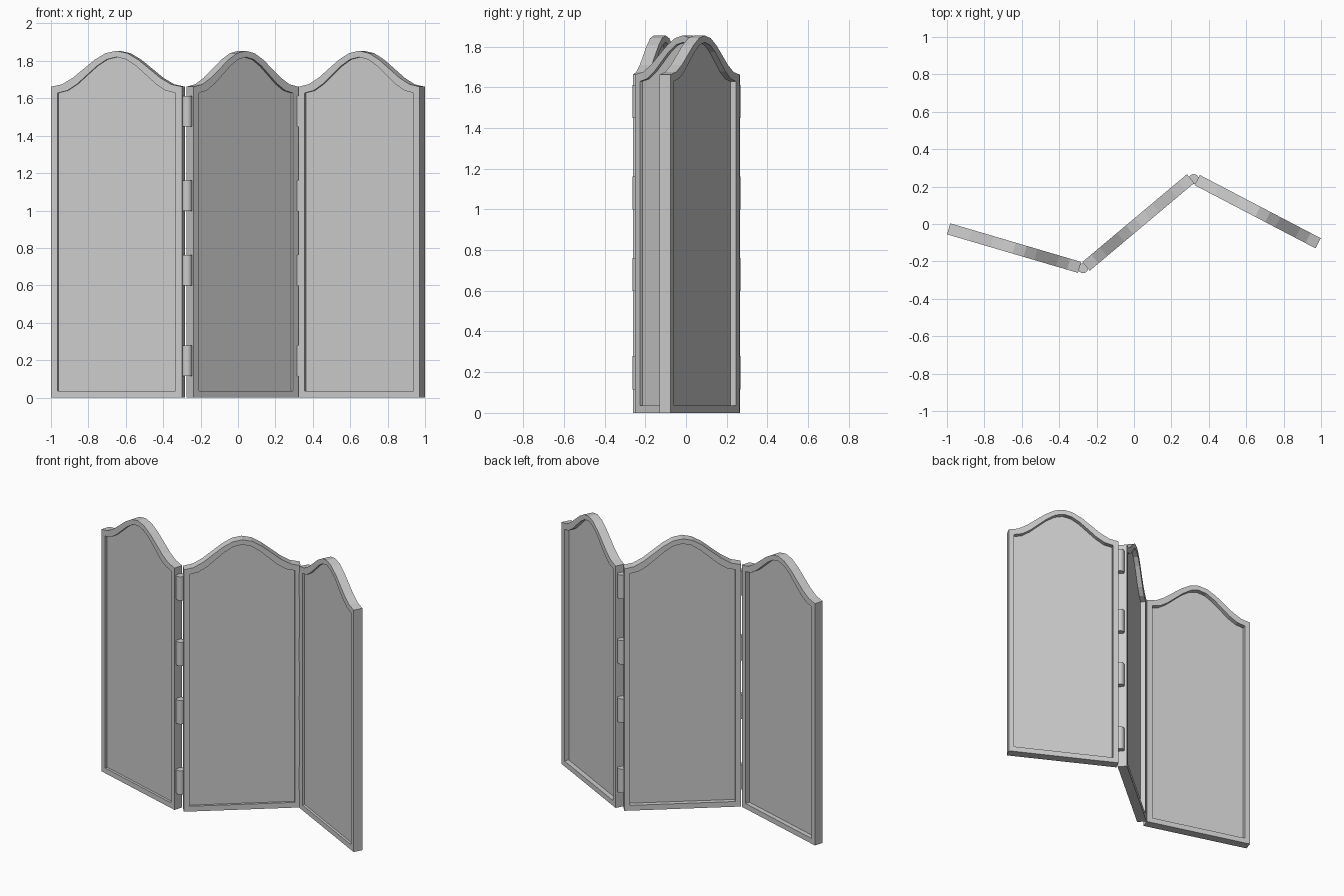
import bpy, bmesh
from math import cos, pi, radians

if "Cube" in bpy.data.objects:
    bpy.data.objects.remove(bpy.data.objects["Cube"])

HALF, THICK, RIM = 0.365, 0.061, 0.036   # half width, thickness, frame border
SIDE_Z, RISE, SEG = 1.662, 0.192, 12     # shoulder height, arch rise, arch segments


def outline(inset):
    """Arched outline (x, z), optionally inset towards the middle."""
    k = (HALF - inset) / HALF
    pts = [(-HALF * k, inset), (HALF * k, inset)]
    for i in range(SEG + 1):
        u = HALF * (1 - 2 * i / SEG)
        pts.append((u * k, SIDE_Z + RISE * (0.5 + 0.5 * cos(pi * u / HALF)) - inset * 0.93))
    return pts


def finish(bm, name, loc, angle):
    bmesh.ops.recalc_face_normals(bm, faces=bm.faces)
    mesh = bpy.data.meshes.new(name)
    bm.to_mesh(mesh)
    bm.free()
    ob = bpy.data.objects.new(name, mesh)
    ob.location = (loc[0], loc[1], 0)
    ob.rotation_euler.z = radians(angle)
    bpy.context.collection.objects.link(ob)
    return ob


def frame(name, loc, angle):
    bm = bmesh.new()
    # front outer, back outer, back inner, front inner loops
    loops = [[bm.verts.new((x, y, z)) for x, z in outline(ins)]
             for ins, y in ((0, -THICK / 2), (0, THICK / 2), (RIM, THICK / 2), (RIM, -THICK / 2))]
    n = len(loops[0])
    for k in range(4):
        a, b = loops[k], loops[(k + 1) % 4]
        for i in range(n):
            j = (i + 1) % n
            bm.faces.new((a[i], a[j], b[j], b[i]))
    return finish(bm, name, loc, angle)


def infill(name, loc, angle):
    # sits nearer the front, so the back recess is deeper
    bm = bmesh.new()
    a, b = [[bm.verts.new((x, y, z)) for x, z in outline(RIM)] for y in (-0.014, -0.001)]
    bm.faces.new(a)
    bm.faces.new(b[::-1])
    return finish(bm, name, loc, angle)


# Three folding panels: name, centre, angle
for side, loc, angle in (("left", (-0.641, -0.129), -16.4),
                         ("middle", (0.023, 0.008), 40.0),
                         ("right", (0.661, 0.066), -27.6)):
    frame(side + "_frame", loc, angle)
    infill(side + "_infill", loc, angle)

# Hinge barrels at both folds
for side, x, y in (("left", -0.272, -0.236), ("right", 0.319, 0.240)):
    for i, z in enumerate((0.197, 0.68, 1.08, 1.53)):
        bpy.ops.mesh.primitive_cylinder_add(vertices=16, radius=0.027, depth=0.163, location=(x, y, z))
        bpy.context.object.name = f"{side}_hinge_{i + 1}"
        bpy.ops.object.shade_smooth_by_angle(angle=radians(35))
